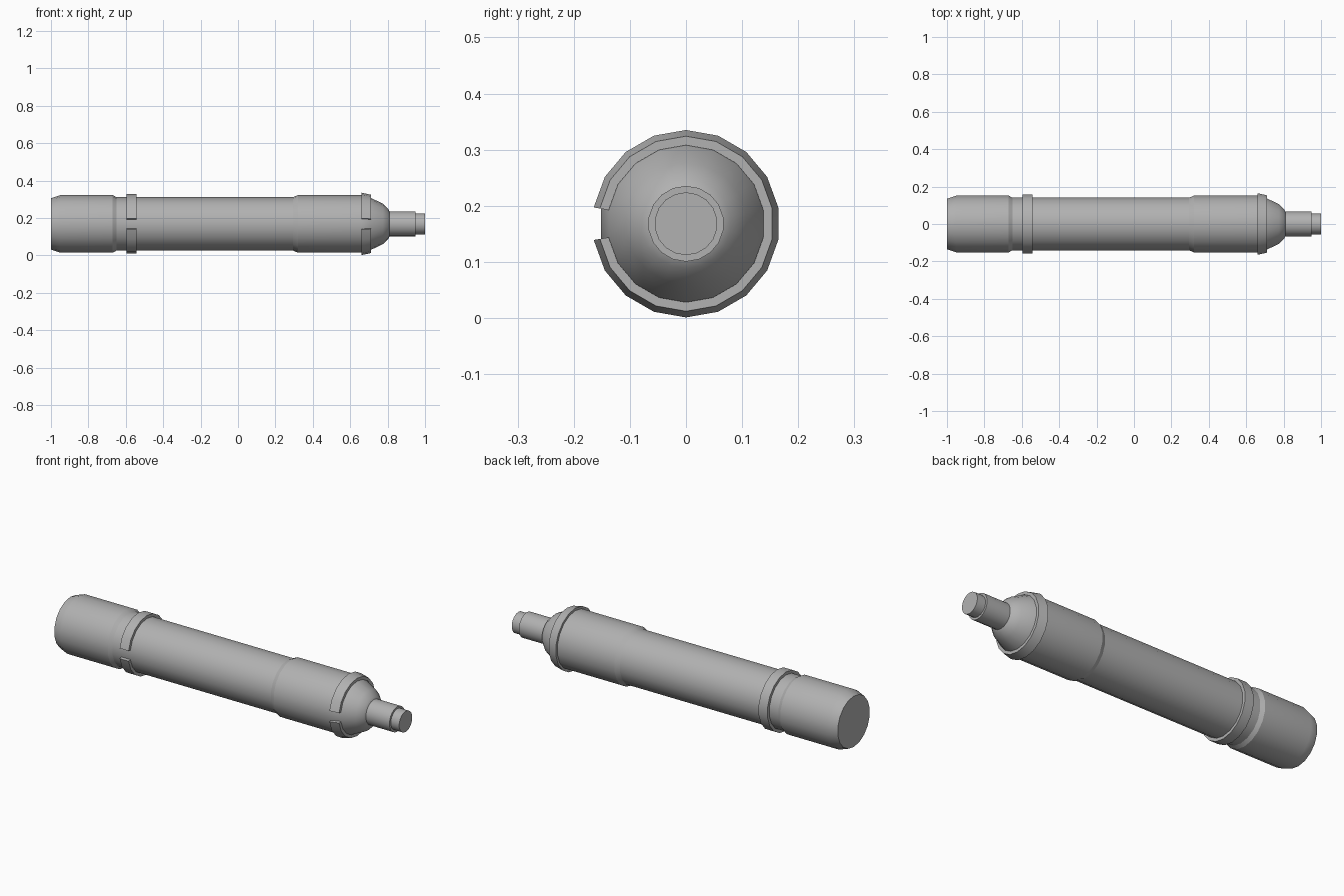
import bpy, bmesh, math

if "Cube" in bpy.data.objects:
    bpy.data.objects.remove(bpy.data.objects["Cube"])

AXIS_Z = 0.168
SIDES = 18

grey = bpy.data.materials.new("dark_grey")
grey.diffuse_color = (0.44, 0.44, 0.44, 1)
grey.use_nodes = True
grey.node_tree.nodes["Principled BSDF"].inputs["Base Color"].default_value = grey.diffuse_color


def point(x, r, k):
    """Vertex k around the axis; k = 0 and 17 border the slot facing -y."""
    a = math.radians(10 + 20 * k)
    return (x, -r * math.cos(a), AXIS_Z + r * math.sin(a))


def lathe(name, profile, split=False):
    """Sweep an (x, radius) profile around the long axis.
    A split ring uses a closed profile and leaves out the last segment."""
    bm = bmesh.new()
    rows = [[bm.verts.new(point(x, r, k)) for x, r in profile] for k in range(SIDES)]
    n = len(profile)
    for k in range(SIDES - 1 if split else SIDES):
        a, b = rows[k], rows[(k + 1) % SIDES]
        for i in range(n if split else n - 1):
            j = (i + 1) % n
            bm.faces.new((a[i], a[j], b[j], b[i]))
    if split:
        bm.faces.new(rows[0])
        bm.faces.new(rows[-1])
    else:
        bm.faces.new([r[0] for r in rows])
        bm.faces.new([r[-1] for r in rows])
    bmesh.ops.recalc_face_normals(bm, faces=bm.faces)
    mesh = bpy.data.meshes.new(name)
    bm.to_mesh(mesh)
    bm.free()
    mesh.materials.append(grey)
    obj = bpy.data.objects.new(name, mesh)
    bpy.context.collection.objects.link(obj)
    bpy.ops.object.select_all(action='DESELECT')
    obj.select_set(True)
    bpy.context.view_layer.objects.active = obj
    bpy.ops.object.shade_smooth_by_angle(angle=math.radians(21))
    # Keep the long straight walls evenly shaded next to the small bevels
    weighted = obj.modifiers.new("even_shading", 'WEIGHTED_NORMAL')
    weighted.keep_sharp = True
    return obj


# Tube body with end cap, front sleeve and domed nose
lathe("cylinder_body", [
    (-1.0, 0.137), (-0.95, 0.154), (-0.67, 0.154), (-0.65, 0.143),
    (0.295, 0.143), (0.32, 0.154), (0.66, 0.154), (0.71, 0.139),
    (0.775, 0.108), (0.803, 0.08), (0.81, 0.066)])

# Stepped rod at the tip
lathe("rod", [(0.80, 0.0675), (0.95, 0.0675), (0.95, 0.056), (1.0, 0.056)])

# Split retaining rings, open towards the front
lathe("rear_split_ring", [
    (-0.596, 0.142), (-0.596, 0.159), (-0.543, 0.159), (-0.543, 0.142)], True)
lathe("nose_split_ring", [
    (0.66, 0.152), (0.66, 0.167), (0.71, 0.156), (0.71, 0.140)], True)
